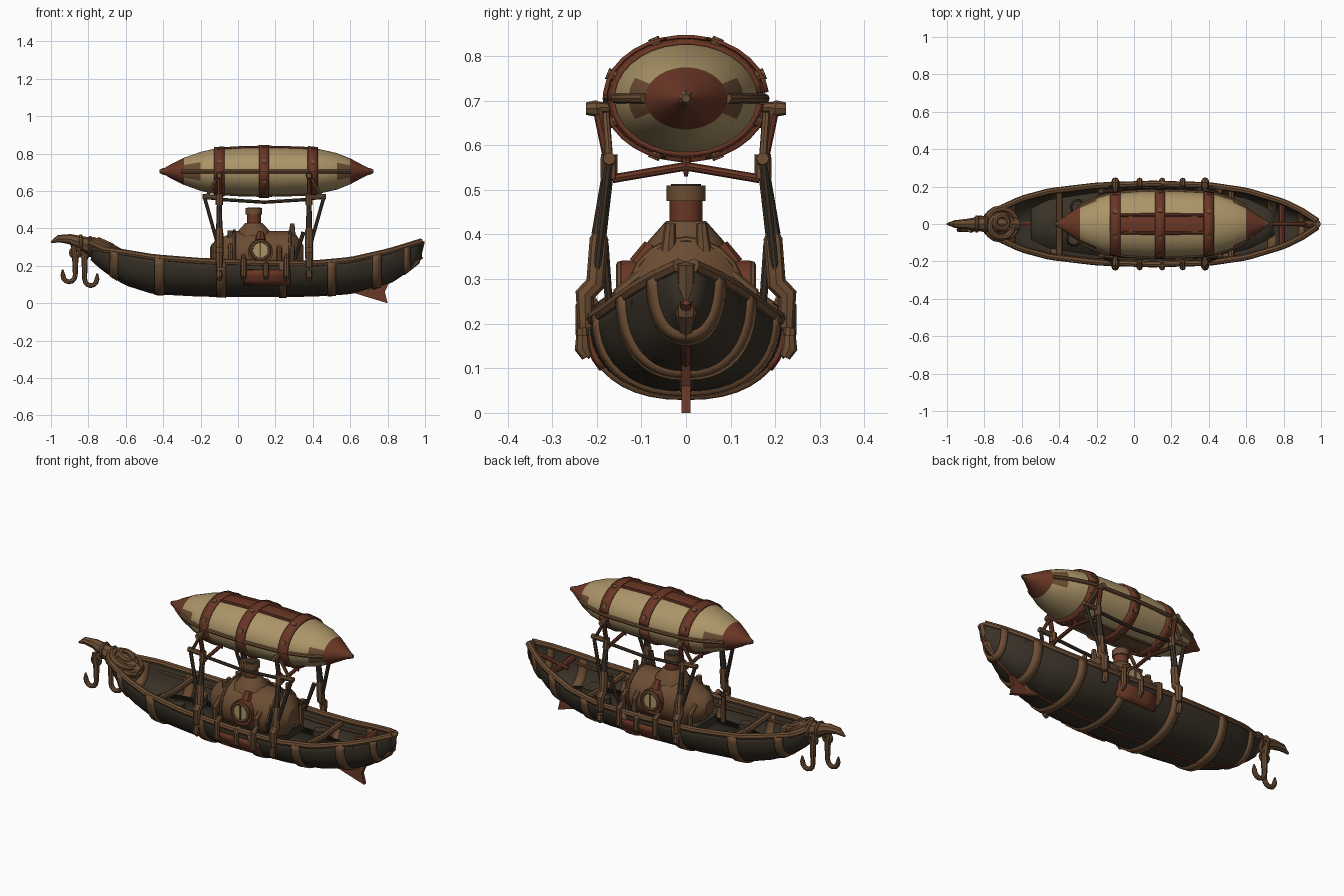
import bpy, bmesh
from math import sin, cos, pi
from mathutils import Vector

cube = bpy.data.objects.get("Cube")
if cube:
    bpy.data.objects.remove(cube, do_unlink=True)
made = []


def material(name, *rgb):
    m = bpy.data.materials.new(name)
    m.use_nodes = True
    m.diffuse_color = (*rgb, 1)
    m.node_tree.nodes["Principled BSDF"].inputs["Base Color"].default_value = (*rgb, 1)
    return m


DARK = material("dark_timber", .041, .032, .021)
BROWN = material("worn_brown", .15, .075, .034)
RUST = material("rust_red", .145, .038, .019)
CREAM = material("cream_canvas", .41, .3, .14)
IRON = material("dark_iron", .055, .038, .025)


def register(ob, *mats):
    for m in mats:
        ob.data.materials.append(m)
    made.append(ob)
    return ob


def tube(name, pts, radii, mat, res=2, cyclic=False):
    """Round bar through points, one radius or one per point."""
    cu = bpy.data.curves.new(name, 'CURVE')
    cu.dimensions = '3D'
    cu.bevel_depth = 1
    cu.bevel_resolution = res
    cu.use_fill_caps = True
    sp = cu.splines.new('POLY')
    sp.points.add(len(pts) - 1)
    sp.use_cyclic_u = cyclic
    for i, (p, q) in enumerate(zip(sp.points, pts)):
        p.co = (*q, 1)
        p.radius = radii[i] if isinstance(radii, (list, tuple)) else radii
    tmp = bpy.data.objects.new(name, cu)
    bpy.context.collection.objects.link(tmp)
    dg = bpy.context.evaluated_depsgraph_get()
    me = bpy.data.meshes.new_from_object(tmp.evaluated_get(dg))
    bpy.data.objects.remove(tmp)
    me.materials.clear()
    ob = bpy.data.objects.new(name, me)
    bpy.context.collection.objects.link(ob)
    return register(ob, mat)


def loft(name, rings, mats, closed=False, thick=0):
    """Skin between rows of points."""
    bm = bmesh.new()
    rows = [[bm.verts.new(p) for p in r] for r in rings]
    n = len(rows[0])
    for a, b in zip(rows, rows[1:]):
        for i in range(n if closed else n - 1):
            j = (i + 1) % n
            bm.faces.new((a[i], a[j], b[j], b[i]))
    if closed:
        bm.faces.new(rows[0])
        bm.faces.new(rows[-1])
    bmesh.ops.recalc_face_normals(bm, faces=bm.faces)
    me = bpy.data.meshes.new(name)
    bm.to_mesh(me)
    bm.free()
    ob = bpy.data.objects.new(name, me)
    bpy.context.collection.objects.link(ob)
    if thick:
        mod = ob.modifiers.new("thickness", 'SOLIDIFY')
        mod.thickness = thick
        mod.offset = 0
    return register(ob, *mats)


def box(name, centre, size, mat):
    x, y, z = centre
    a, b, c = (s / 2 for s in size)
    rings = [[(x + i * a, y - b, z - c), (x + i * a, y + b, z - c),
              (x + i * a, y + b, z + c), (x + i * a, y - b, z + c)] for i in (-1, 1)]
    return loft(name, rings, [mat], closed=True)


def circle(c, r, axis, n=16):
    """Ring of points around an axis."""
    out = []
    for k in range(n):
        u, v = r * cos(2 * pi * k / n), r * sin(2 * pi * k / n)
        out.append(Vector(c) + Vector({'x': (0, u, v), 'y': (u, 0, v), 'z': (u, v, 0)}[axis]))
    return out


# Hull stations: x, half width, keel height, rim height
STATIONS = [(-.78, .03, .24, .3), (-.72, .08, .185, .288), (-.6, .135, .107, .27),
            (-.45, .175, .06, .245), (-.2, .205, .047, .225), (.1, .215, .044, .215),
            (.4, .207, .047, .212), (.6, .178, .06, .23), (.8, .118, .11, .275),
            (.9, .068, .175, .305), (.98, .015, .25, .33)]


def station(x):
    for a, b in zip(STATIONS, STATIONS[1:]):
        if x <= b[0]:
            t = max(0, (x - a[0]) / (b[0] - a[0]))
            return [p + (q - p) * t for p, q in zip(a[1:], b[1:])]
    return STATIONS[-1][1:]


def section(x, grow=0, n=20):
    w, low, top = station(x)
    pts = []
    for k in range(n + 1):
        a = pi * (k / n - .5)
        s = 1 if a > 0 else -1
        pts.append((x, s * (w + grow) * abs(sin(a)) ** .85,
                    top - (top - low + grow) * max(0, cos(a)) ** .85))
    return pts


XS = [-.78 + 1.76 * i / 44 for i in range(45)]
loft("hull", [section(x) for x in XS], [DARK], thick=.014)
for x, w in [(-.66, .04), (-.42, .05), (-.09, .05), (.24, .04), (.5, .045), (.74, .045), (.9, .03)]:
    loft("hull_rib", [section(x - w / 2, .004), section(x + w / 2, .004)], [BROWN], thick=.025)
tube("keel", [(x, 0, station(x)[1] + .002) for x in XS], .014, RUST)

# Deck planking, cut to the hull width at its height
DECK = .115
deck_rows = []
for x in [i * .05 - .55 for i in range(27)]:
    w, low, top = station(x)
    if low < DECK:
        y = w * max(0, 1 - ((top - DECK) / (top - low)) ** 2.35) ** .425
        deck_rows.append([(x, -y, DECK), (x, 0, DECK), (x, y, DECK)])
loft("deck", deck_rows, [DARK], thick=.01)

# Rims, side fittings and struts on both sides
for s in (-1, 1):
    tube("gunwale", [(x, s * station(x)[0], station(x)[2]) for x in XS], .017, BROWN)
    tube("inner_stringer", [(x, s * station(x)[0] * .93, station(x)[2] - .045)
                            for x in XS[5:-5]], .008, BROWN)
    rows = []
    for x in (.03, .1, .18, .28):
        pts = section(x, .012)
        rows.append(pts[16:20] if s > 0 else pts[1:5])
    loft("rust_side_plate", rows, [RUST], thick=.012)
    for x, top in [(.03, .235), (.15, .205), (.26, .235)]:
        tube("side_clamp", [(x, s * .21, .13), (x, s * .232, .15), (x, s * .234, top),
                            (x, s * .2, top + .02)], [.012, .016, .016, .012], BROWN)
    for x in (-.1, .38):
        d = -1 if x < 0 else 1
        tube("strut_anchor", [(x, s * .222, .125), (x, s * .232, .145), (x, s * .232, .175)],
             [.012, .018, .014], BROWN)
        tube("strut_foot", [(x, s * .225, .19), (x, s * .227, .265), (x, s * .203, .29),
                            (x, s * .195, .39), (x, s * .194, .41)],
             [.017, .022, .022, .021, .012], BROWN)
        tube("strut_pole", [(x, s * .195, .4), (x, s * .175, .54)], [.017, .013], IRON)
        tube("strut_clamp", [(x, s * .173, .525), (x, s * .172, .58)], .019, BROWN)
        tube("strut_upper", [(x, s * .172, .56), (x, s * .197, .68)], .012, RUST)
        tube("strut_knob", [(x, s * .15, .685), (x, s * .19, .685), (x, s * .2, .682), (x, s * .224, .682)],
             [.01, .012, .019, .014], BROWN)
        tube("strut_brace", [(x + d * .01, s * .2, .32), (x + d * .08, s * .172, .57)], .01, IRON)
        tube("brace_cap", [(x - .01, s * .172, .565), (x + d * .09, s * .172, .57)], .014, BROWN)
        tube("balloon_tie", [(x + d * .07, s * .172, .565), (x + d * .01, s * .18, .67)], .009, BROWN)
    tube("long_bar", [(-.1, s * .172, .555), (.14, s * .172, .54), (.38, s * .172, .555)], .009, IRON)
for x in (-.1, .38):
    tube("cross_bar", [(x, -.165, .525), (x, 0, .553), (x, .165, .525)], .01, RUST)
    tube("cross_bar_pin", [(x, 0, .575), (x, 0, .53)], [.013, .004], RUST)

# Balloon envelope: x, radius share
BX, BZ, RY, RZ = .155, .705, .177, .134
PROFILE = [(-.41, .06), (-.36, .28), (-.29, .54), (-.2, .78), (-.13, .9), (-.07, .94), (.02, .98),
           (.14, 1), (.26, .98), (.37, .95), (.43, .9), (.53, .73), (.6, .52), (.67, .24), (.72, .05)]


def share(x):
    for (a, r), (b, q) in zip(PROFILE, PROFILE[1:]):
        if x <= b:
            return r + (q - r) * max(0, (x - a) / (b - a))
    return PROFILE[-1][1]


def oval(x, k=1.0, n=32):
    r = share(x) * k
    return [(x, RY * r * cos(2 * pi * (i + .5) / n), BZ + RZ * r * sin(2 * pi * (i + .5) / n))
            for i in range(n)]


balloon = loft("balloon", [oval(x) for x, r in PROFILE], [CREAM, RUST, BROWN], closed=True)
for f in balloon.data.polygons:
    x, y, z = f.center
    if abs(x - BX) > .44:
        f.material_index = 1
    elif abs(y) < .04 and -.13 < x < .43:
        f.material_index = 1 if z > BZ else 2
    elif abs(x - BX) > .37 and abs(z - BZ) < .035:
        f.material_index = 2
for x in (-.1, .14, .4):
    loft("balloon_band", [oval(x - .027, 1.025), oval(x + .027, 1.025)], [RUST], thick=.012)
    for i in range(8):
        a = pi * (i + .5) / 4
        r = share(x) * 1.03
        p = Vector((x, RY * r * cos(a), BZ + RZ * r * sin(a)))
        tube("band_stud", [p, p + Vector((0, cos(a), sin(a))) * .009], .013, BROWN)
side_path = [-.3 + i * .05 for i in range(19)]
mid_path = [-.12 + i * .045 for i in range(13)]
for a, path, mat, r in [(0, side_path, BROWN, .011), (1, side_path, BROWN, .011),
                        (.41, mid_path, RUST, .009), (.59, mid_path, RUST, .009),
                        (1.41, mid_path, BROWN, .008), (1.59, mid_path, BROWN, .008)]:
    tube("balloon_rib", [(x, RY * share(x) * cos(a * pi), BZ + RZ * share(x) * sin(a * pi))
                         for x in path], r, mat)
for x, d in [(-.4, -1), (.705, 1)]:
    tube("balloon_tip", [(x - d * .02, 0, BZ), (x, 0, BZ), (x + d * .02, 0, BZ)], [.02, .018, .009], BROWN)

# Boiler with portholes, funnel, hoops and pipes
tube("boiler", [(x, 0, .26) for x in (-.15, -.12, -.05, -.03, .29, .31, .35)],
     [.04, .08, .11, .128, .128, .11, .05], BROWN, res=5)
for x in (-.02, .28):
    tube("boiler_hoop", circle((x, 0, .26), .127, 'x', 20), .009, BROWN, cyclic=True)
tube("boiler_drum", [(.12, -.145, .275), (.12, .145, .275)], .068, RUST, res=5)
for s in (-1, 1):
    tube("porthole_rim", circle((.12, s * .147, .283), .048, 'y'), .01, BROWN, cyclic=True)
    tube("porthole_glass", [(.12, s * .14, .283), (.12, s * .152, .283)], .043, CREAM, res=5)
    box("porthole_bar", (.12, s * .154, .283), (.008, .006, .08), BROWN)
    for x in (-.13, -.04, .22, .29):
        tube("steam_pipe", [(x, s * .15, .12), (x, s * .15, .27), (x, s * .1, .31)], .014, BROWN)
    tube("lever", [(.3, s * .17, .22), (.35, s * .185, .38)], [.008, .012], IRON)
    tube("valve", [(.29, s * .04, .36), (.29, s * .035, .425)], [.018, .012], BROWN)
    tube("relief_cap", [(-.04, s * .06, .35), (-.04, s * .06, .39)], .016, BROWN)
    tube("drum_collar", [(.12, s * .1, .33), (.12, s * .075, .375)], [.03, .02], RUST)
tube("funnel_base", [(.085, 0, .36), (.085, 0, .385), (.085, 0, .43)], [.095, .085, .045], BROWN, res=4)
tube("funnel", [(.085, 0, .42), (.085, 0, .48)], .037, RUST, res=4)
tube("funnel_cap", [(.085, 0, .475), (.085, 0, .51)], .044, BROWN, res=4)
tube("funnel_mouth", [(.085, 0, .505), (.085, 0, .513)], .034, DARK, res=4)
box("boiler_bed", (.1, 0, .14), (.42, .24, .05), DARK)

# Bowsprit, sagging rope coils and hanging hooks
tube("bowsprit", [(-.62, 0, .25), (-.72, 0, .28), (-.8, 0, .31), (-.9, 0, .343), (-.96, 0, .345),
                  (-1, 0, .325)], [.035, .058, .043, .027, .02, .005], BROWN)
for name, y, z, r, thick in [("rope_coil", 0, .288, .082, .019), ("rope_coil_middle", -.012, .31, .06, .018),
                             ("rope_coil_top", .01, .322, .034, .016)]:
    ring = [p + Vector((0, 0, -.45 * (p.x + .71))) for p in circle((-.71, y, z), r, 'z')]
    tube(name, ring, thick, BROWN, cyclic=True)
for x, z, r in [(-.74, .285, .055), (-.79, .303, .046), (-.84, .322, .036)]:
    tube("rope_wrap", circle((x, 0, z), r, 'x', 12), .011, BROWN, cyclic=True)
for x, y, d, low in [(-.87, -.03, -1, .15), (-.82, .03, 1, .13)]:
    arc = [(x + d * .033 * (1 - cos(t * pi / 6)), y, low - .036 * sin(t * pi / 6)) for t in range(7)]
    tube("hook", [(x - .01, y, .31), (x, y, .24)] + arc + [(x + d * .068, y, low + .03)],
         [.015, .017] + [.013] * 7 + [.004], BROWN)
    tube("hook_eye", circle((x, y, .27), .024, 'y', 12), .01, BROWN, cyclic=True)

# Stern post, thwarts, rudder and cargo
tube("stern_post", [(.88, 0, .16), (.95, 0, .225), (.978, 0, .335)], [.015, .024, .022], BROWN)
for x in (-.4, .52, .79):
    w, low, top = station(x)
    tube("thwart", [(x, -w, top - .02), (x, 0, top - .035), (x, w, top - .02)], .017, RUST if x > .7 else BROWN)
tube("tiller", [(.92, 0, .28), (.74, 0, .245)], .011, RUST)
fin = [(.62, .055), (.7, .075), (.81, .115), (.785, .06), (.8, 0), (.7, .03)]
loft("rudder", [[(x, y, z) for x, z in fin] for y in (-.01, .01)], [RUST], closed=True)
tube("rudder_shaft", [(.68, 0, .055), (.73, 0, .1)], .014, BROWN)
for x, y in [(-.3, .09), (-.32, -.08), (.46, .08)]:
    tube("barrel", [(x, y, .11), (x, y, .15), (x, y, .19)], [.032, .042, .032], IRON, res=3)
box("crate", (.6, -.03, .14), (.09, .1, .06), IRON)

bpy.ops.object.select_all(action='DESELECT')
for ob in made:
    ob.select_set(True)
bpy.context.view_layer.objects.active = made[0]
bpy.ops.object.shade_smooth_by_angle(angle=.6)
